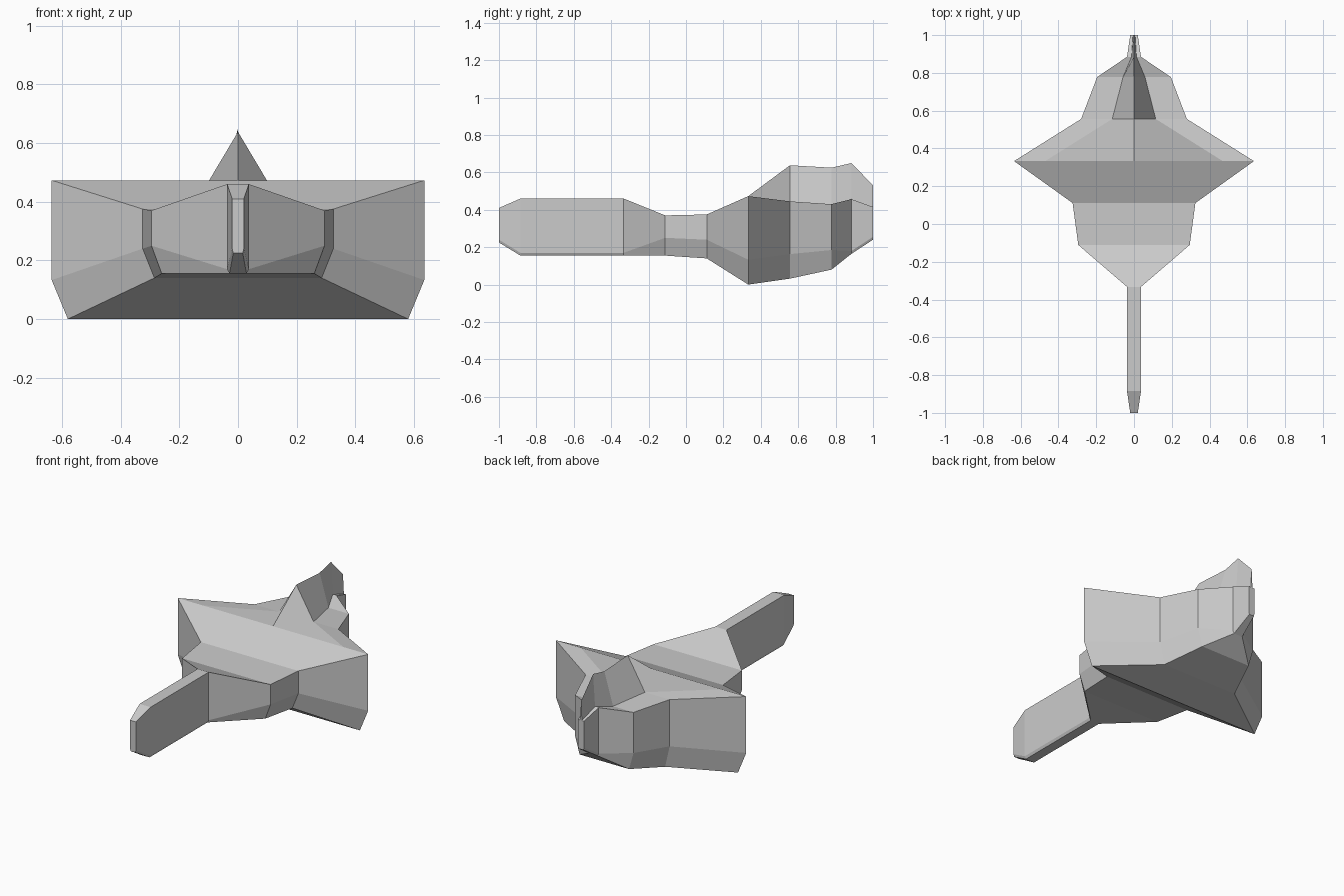
import bpy, bmesh

# Hull stations: y, ridge z, inner half width, half width, shoulder z, chine z, keel half width, keel z
STATIONS = [
    (-1.00, 0.41, 0.015, 0.020, 0.41, 0.24, 0.016, 0.225),
    (-0.885, 0.46, 0.027, 0.037, 0.46, 0.17, 0.029, 0.155),
    (-0.333, 0.46, 0.027, 0.037, 0.46, 0.17, 0.029, 0.155),
    (-0.111, 0.37, 0.22, 0.295, 0.37, 0.25, 0.26, 0.155),
    (0.111, 0.375, 0.24, 0.325, 0.375, 0.24, 0.285, 0.14),
    (0.333, 0.473, 0.47, 0.635, 0.473, 0.133, 0.58, 0.0),
    (0.556, 0.638, 0.115, 0.28, 0.445, 0.163, 0.25, 0.032),
    (0.778, 0.625, 0.058, 0.195, 0.43, 0.185, 0.165, 0.08),
    (0.885, 0.65, 0.013, 0.037, 0.457, 0.18, 0.029, 0.165),
    (1.00, 0.53, 0.006, 0.020, 0.415, 0.255, 0.016, 0.24),
]


def section(y, ridge, inner, half, shoulder, chine, keel, bottom):
    """Closed, mirrored cross-section starting at the ridge."""
    right = [(inner, shoulder), (half, shoulder), (half, chine), (keel, bottom)]
    left = [(-x, z) for x, z in reversed(right)]
    return [(x, y, z) for x, z in [(0, ridge)] + right + left]


# Body lofted from nose to tail, with the dorsal fin growing out of its ridge
bm = bmesh.new()
rings = [[bm.verts.new(p) for p in section(*s)] for s in STATIONS]
for a, b in zip(rings, rings[1:]):
    for i in range(len(a)):
        j = (i + 1) % len(a)
        bm.faces.new((a[i], a[j], b[j], b[i]))
# Nose and tail caps
bm.faces.new(rings[0])
bm.faces.new(rings[-1])
bmesh.ops.recalc_face_normals(bm, faces=bm.faces[:])

mesh = bpy.data.meshes.new("hull")
bm.to_mesh(mesh)
bm.free()
hull = bpy.data.objects.new("hull", mesh)
bpy.context.collection.objects.link(hull)
